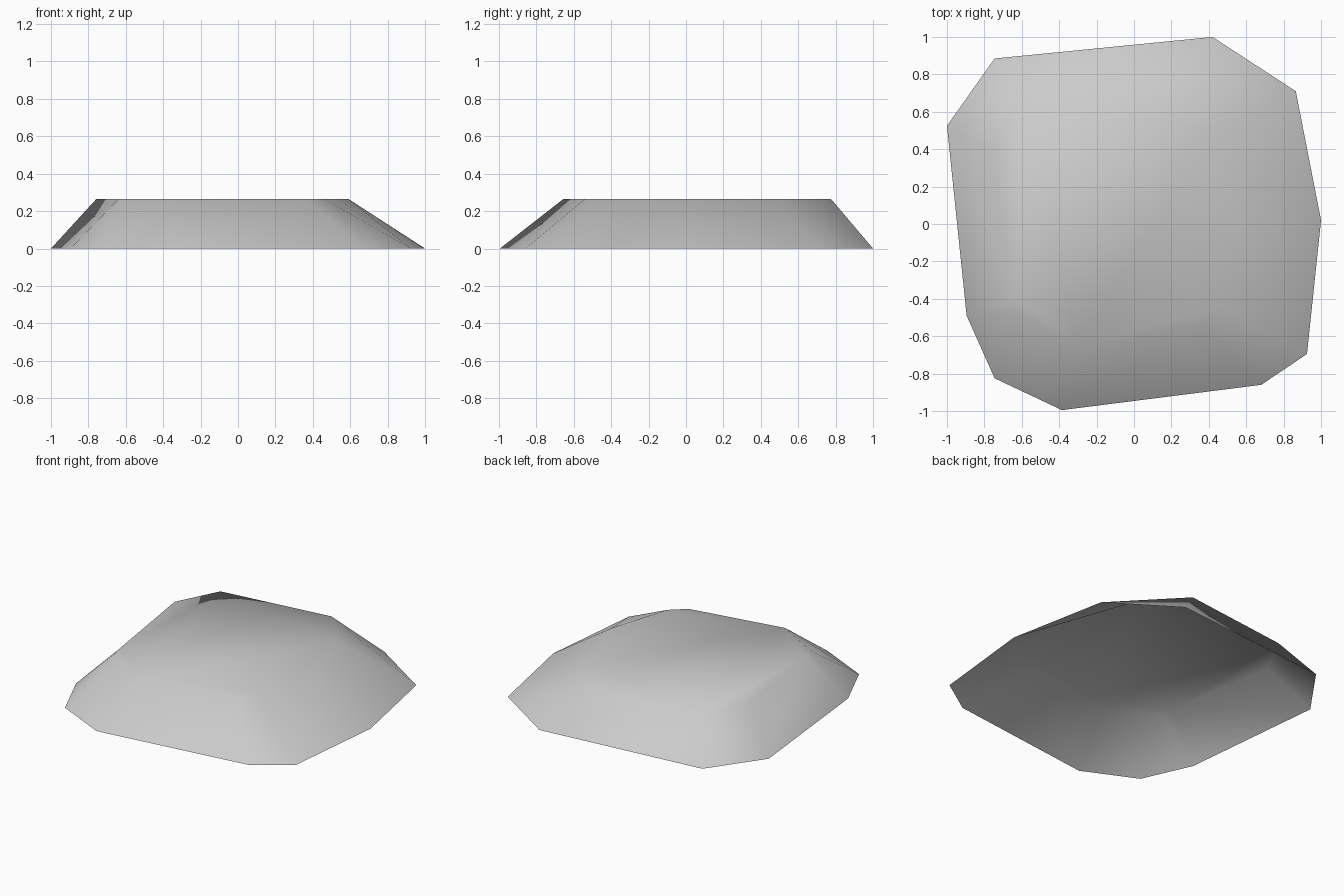
import bpy
import bmesh

cube = bpy.data.objects.get("Cube")
if cube:
    bpy.data.objects.remove(cube, do_unlink=True)

HEIGHT = 0.265

# Matching outlines of the stone: ground edge and upper rim
ground = [(-0.745, 0.885), (0.42, 1.0), (0.865, 0.71), (1.0, 0.02), (0.925, -0.695),
          (0.68, -0.86), (-0.385, -0.995), (-0.745, -0.825), (-0.895, -0.49), (-1.0, 0.525)]
rim = [(-0.61, 0.68), (0.17, 0.775), (0.41, 0.5), (0.59, -0.03), (0.46, -0.45),
       (0.36, -0.54), (-0.3, -0.655), (-0.62, -0.47), (-0.64, -0.39), (-0.757, 0.39)]

# Grey stone colour
stone = bpy.data.materials.new("grey stone")
stone.use_nodes = True
colour = (0.6, 0.6, 0.6, 1)
stone.diffuse_color = colour
stone.node_tree.nodes["Principled BSDF"].inputs["Base Color"].default_value = colour

# Sloping sides and flat top, open underneath
bm = bmesh.new()
low = [bm.verts.new((x, y, 0)) for x, y in ground]
high = [bm.verts.new((x, y, HEIGHT)) for x, y in rim]
count = len(low)
for i in range(count):
    j = (i + 1) % count
    bm.faces.new((low[j], low[i], high[i], high[j]))
bm.faces.new(list(reversed(high)))
bm.normal_update()
for face in bm.faces:
    face.smooth = True

mesh = bpy.data.meshes.new("flat_rock")
bm.to_mesh(mesh)
bm.free()
mesh.materials.append(stone)
rock = bpy.data.objects.new("flat_rock", mesh)
bpy.context.collection.objects.link(rock)
